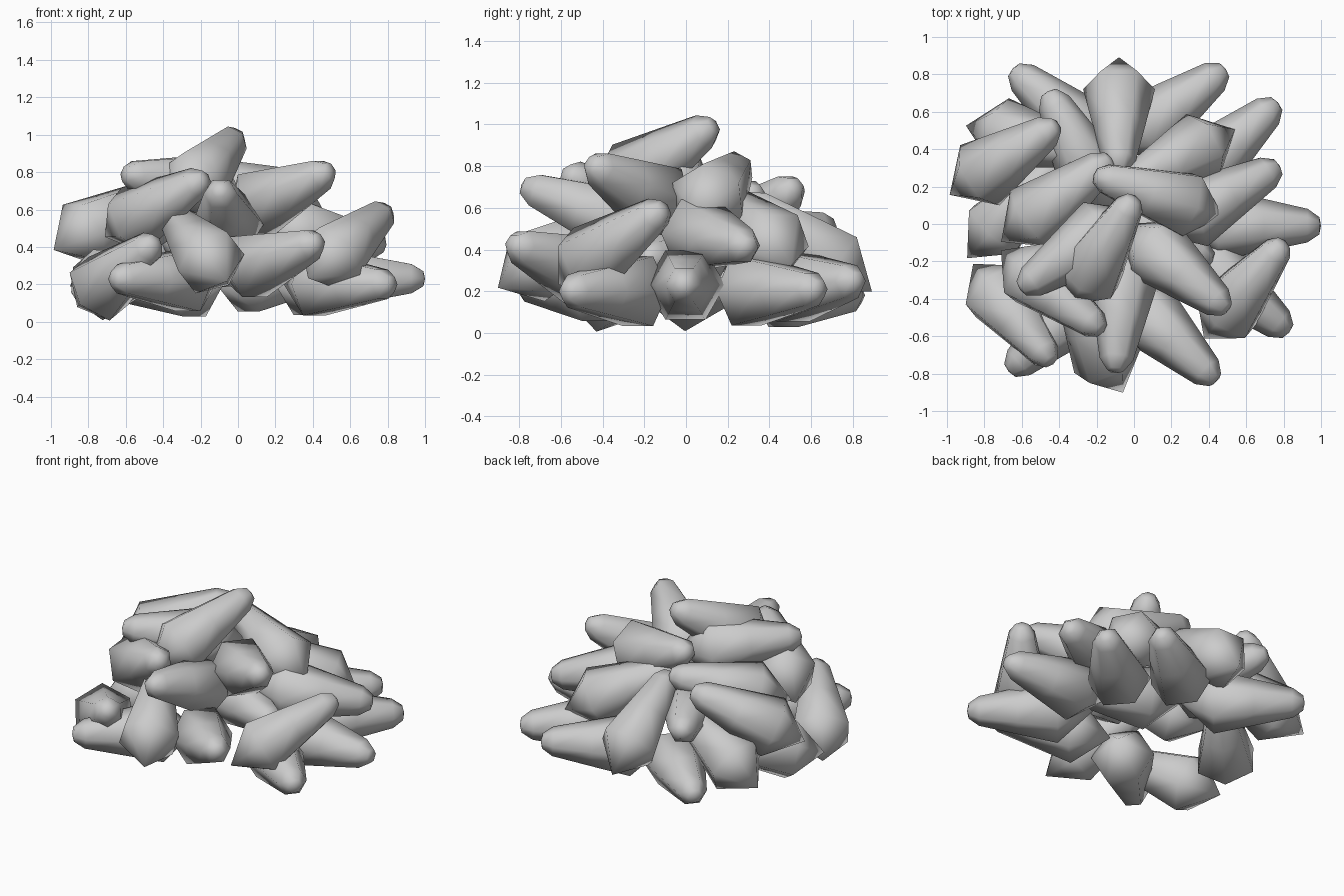
import bpy, math
from mathutils import Vector

if "Cube" in bpy.data.objects:
    bpy.data.objects.remove(bpy.data.objects["Cube"])

# Pod profile: (fraction of length from blunt narrow tip, radius)
PROFILE = [(0.012, 0.046), (0.095, 0.09), (0.40, 0.14), (0.72, 0.192)]
SIDES = 6


def pod(name, narrow, wide, roll=0, length=0.76):
    """Six-sided pod with a rounded narrow end and a conical wide end."""
    n, w = Vector(narrow), Vector(wide)
    axis = (w - n).normalized()
    side = axis.cross(Vector((0, 0, 1))).normalized()
    up = side.cross(axis)
    verts = [n]
    for t, r in PROFILE:
        for k in range(SIDES):
            a = 2 * math.pi * k / SIDES + math.radians(roll)
            verts.append(n + axis * (t * length) + (side * math.cos(a) + up * math.sin(a)) * r)
    verts.append(n + axis * length)
    last = len(verts) - 1
    top = 1 + (len(PROFILE) - 1) * SIDES
    faces = []
    for k in range(SIDES):
        j = (k + 1) % SIDES
        faces.append((0, 1 + j, 1 + k))
        for i in range(len(PROFILE) - 1):
            b = 1 + i * SIDES
            faces.append((b + k, b + j, b + SIDES + j, b + SIDES + k))
        faces.append((top + k, top + j, last))
    me = bpy.data.meshes.new(name)
    me.from_pydata(verts, [], faces)
    ob = bpy.data.objects.new(name, me)
    bpy.context.collection.objects.link(ob)
    bpy.ops.object.select_all(action='DESELECT')
    ob.select_set(True)
    bpy.context.view_layer.objects.active = ob
    bpy.ops.object.mode_set(mode='EDIT')
    bpy.ops.mesh.select_all(action='SELECT')
    bpy.ops.mesh.normals_make_consistent(inside=False)
    bpy.ops.object.mode_set(mode='OBJECT')
    bpy.ops.object.shade_smooth_by_angle(angle=math.radians(62))


# Crown pods: narrow tip, wide tip, roll
crown = [
    ((0.00, 0.14, 1.00), (-0.33, -0.42, 0.64), 30),
    ((-0.21, 0.26, 0.81), (0.42, 0.06, 0.58), 30),
    ((0.50, -0.46, 0.81), (-0.03, -0.02, 0.57), 0),
    ((-0.61, -0.35, 0.79), (0.00, 0.07, 0.70), 0),
    ((-0.12, 0.35, 0.67), (-0.69, -0.08, 0.50), 0),
]
# Middle ring pods
middle = [
    ((-0.17, -0.57, 0.77), (-0.70, -0.15, 0.46), 30),
    ((-0.10, -0.79, 0.71), (-0.04, -0.10, 0.45), 0),
    ((-0.36, -0.30, 0.57), (-0.07, -0.88, 0.23), 45),
    ((0.80, -0.10, 0.60), (0.36, -0.63, 0.22), 30),
    ((0.78, 0.31, 0.41), (0.12, -0.05, 0.50), 0),
    ((-0.07, 0.19, 0.65), (0.49, 0.48, 0.35), 0),
    ((-0.08, 0.28, 0.65), (-0.08, 0.89, 0.20), 0),
    ((-0.46, 0.71, 0.51), (-0.15, 0.10, 0.42), 0),
    ((-0.41, 0.53, 0.71), (-1.01, 0.14, 0.37), 0),
]
# Bottom ring pods
bottom = [
    ((0.44, -0.84, 0.43), (-0.12, -0.30, 0.23), 0),
    ((0.83, -0.58, 0.20), (0.25, -0.10, 0.20), 0),
    ((1.00, -0.01, 0.23), (0.25, 0.00, 0.23), 0),
    ((0.77, 0.65, 0.21), (0.20, 0.15, 0.20), 0),
    ((0.49, 0.83, 0.25), (-0.10, 0.40, 0.21), 0),
    ((-0.65, 0.83, 0.18), (-0.10, 0.35, 0.20), 0),
    ((-0.22, 0.38, 0.50), (-0.92, 0.53, 0.18), 0),
    ((-0.38, 0.36, 0.30), (-0.88, -0.17, 0.16), 30),
    ((-0.44, -0.74, 0.43), (-0.87, -0.20, 0.07), 30),
    ((-0.67, -0.79, 0.23), (-0.13, -0.30, 0.22), 0),
    ((0.42, -0.20, 0.36), (-0.25, 0.12, 0.35), 0),
]
for label, group in (("crown", crown), ("middle", middle), ("bottom", bottom)):
    for i, (n, w, roll) in enumerate(group):
        pod(f"{label}_pod_{i + 1}", n, w, roll)
